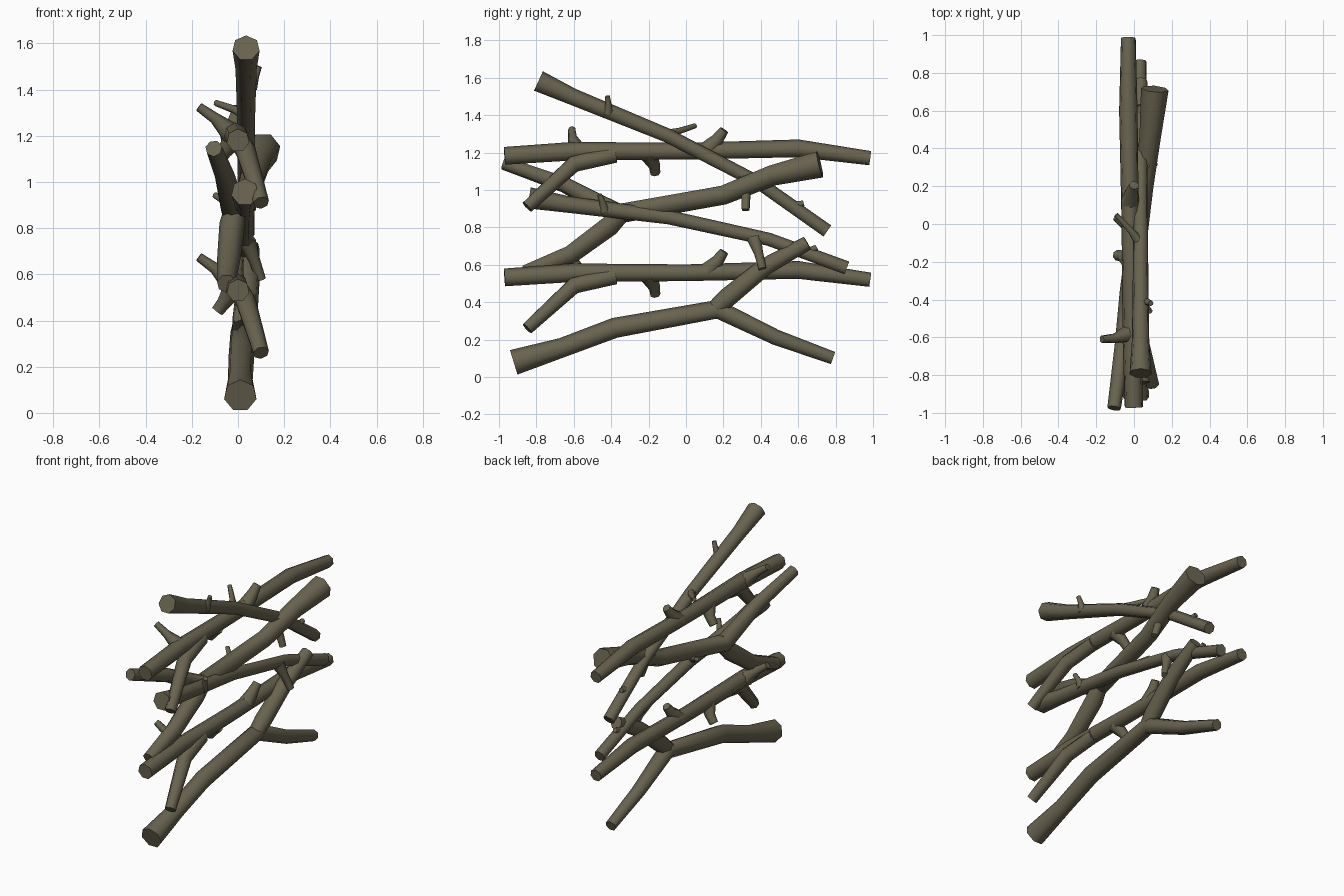
import bpy, bmesh, math
from mathutils import Vector, Matrix

old = bpy.data.objects.get("Cube")
if old:
    bpy.data.objects.remove(old, do_unlink=True)

bark = bpy.data.materials.new("olive_brown_bark")
bark.use_nodes = True
BARK = (0.14, 0.125, 0.078, 1)
bark.diffuse_color = BARK
bsdf = bark.node_tree.nodes["Principled BSDF"]
bsdf.inputs["Base Color"].default_value = BARK
bsdf.inputs["Roughness"].default_value = 0.9


def add_tube(bm, path, sides=7):
    """Tapered limb through (x, y, z, radius) points, capped at both ends."""
    pts = [Vector(p[:3]) for p in path]
    rings = []
    for i, p in enumerate(pts):
        before = (p - pts[i - 1]).normalized() if i else Vector()
        after = (pts[i + 1] - p).normalized() if i + 1 < len(pts) else Vector()
        tangent = (before + after).normalized()
        side = Vector((1, 0, 0))
        side = (side - tangent * side.dot(tangent)).normalized()
        up = tangent.cross(side)
        ring = []
        for k in range(sides):
            a = math.tau * (k + 0.25) / sides
            ring.append(bm.verts.new(p + (side * math.cos(a) + up * math.sin(a)) * path[i][3]))
        rings.append(ring)
    for r, s in zip(rings, rings[1:]):
        for k in range(sides):
            n = (k + 1) % sides
            bm.faces.new((r[k], r[n], s[n], s[k]))
    bm.faces.new(rings[0][::-1])
    bm.faces.new(rings[-1])


def make_stick(name, limbs, place=None):
    """One stick object made of a main limb and its branches."""
    bm = bmesh.new()
    for limb in limbs:
        add_tube(bm, limb)
    bmesh.ops.transform(bm, matrix=place or Matrix(), verts=bm.verts)
    bmesh.ops.recalc_face_normals(bm, faces=bm.faces)
    mesh = bpy.data.meshes.new(name)
    bm.to_mesh(mesh)
    bm.free()
    mesh.materials.append(bark)
    obj = bpy.data.objects.new(name, mesh)
    bpy.context.collection.objects.link(obj)
    bpy.ops.object.select_all(action='DESELECT')
    obj.select_set(True)
    bpy.context.view_layer.objects.active = obj
    bpy.ops.object.shade_smooth_by_angle(angle=math.radians(55))


# Level sticks: long limb, one hanging branch and three knobs
level_limbs = [
    [(0, -.97, .0, .05), (-.01, -.6, .025, .052), (-.02, 0, .025, .047),
     (-.03, .6, .04, .05), (-.03, .985, -.012, .04)],
    [(.0, -.38, .01, .045), (.03, -.6, -.04, .046), (.1, -.85, -.27, .035)],
    [(-.03, -.58, .03, .05), (-.1, -.605, .095, .026), (-.17, -.61, .145, .02)],
    [(-.02, .11, .03, .05), (-.01, .17, .09, .035), (0, .205, .14, .026)],
    [(-.02, -.2, .01, .05), (-.06, -.17, -.05, .032), (-.09, -.165, -.09, .028)],
]
for name, height in (("upper_level_stick", 1.18), ("lower_level_stick", .53)):
    make_stick(name, level_limbs, Matrix.Translation((0, 0, height)))

# Slanted sticks: bowed limb with small twigs, laid out along y then tilted
slanted_limbs = [
    [(0, 0, 0, .06), (0, .2, .01, .047), (0, .75, .06, .04),
     (0, 1.3, .06, .037), (0, 1.74, 0, .038)],
    [(.02, .41, .02, .03), (.04, .39, .065, .017), (.055, .365, .1, .014)],
    [(0, .74, .06, .03), (-.05, .79, .11, .018), (-.13, .854, .175, .014)],
    [(.01, 1.22, .05, .04), (.04, 1.26, -.02, .026), (.07, 1.3, -.1, .022)],
    [(0, 1.5, .02, .03), (0, 1.56, .075, .015)],
]
for name, base, tilt in (("upper_slanted_stick", (.035, -.79, 1.58), -27.4),
                         ("lower_slanted_stick", (.03, -.84, .955), -12.4)):
    make_stick(name, slanted_limbs,
               Matrix.Translation(base) @ Matrix.Rotation(math.radians(tilt), 4, 'X'))

# Forked sticks: thick butt end splitting into a long and a short branch
make_stick("bottom_forked_stick", [
    [(.01, -.92, .075, .072), (.01, -.66, .155, .055), (.015, -.38, .26, .057),
     (.02, .17, .36, .054), (.01, .48, .21, .044), (0, .785, .1, .036)],
    [(.02, .13, .34, .045), (.03, .22, .42, .055), (.045, .42, .585, .05), (.055, .65, .715, .04)],
])
make_stick("middle_forked_stick", [
    [(.11, .715, 1.14, .075), (.085, .46, 1.08, .058), (.05, .2, .975, .054),
     (-.02, -.36, .875, .057), (-.06, -.65, 1.03, .044), (-.105, -.975, 1.145, .037)],
    [(-.01, -.32, .9, .045), (-.025, -.41, .81, .057), (-.04, -.62, .655, .052),
     (-.05, -.86, .56, .042)],
])
